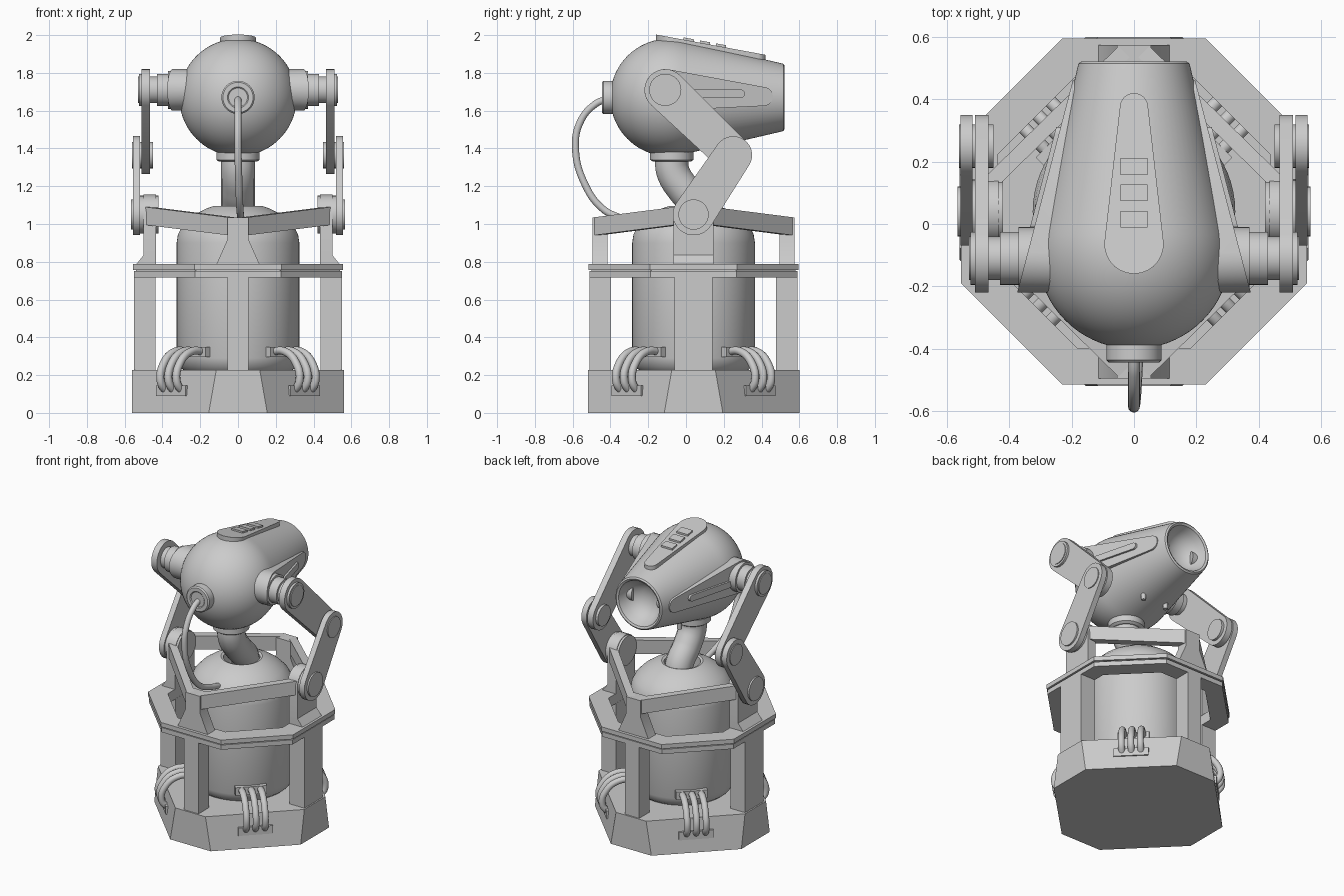
import bpy, bmesh
from math import sin, cos, pi, radians, acos, atan2, hypot
from mathutils import Matrix, Vector

if "Cube" in bpy.data.objects:
    bpy.data.objects.remove(bpy.data.objects["Cube"])

C = 0.04                                   # y of the base axis
BASE = Matrix.Translation((0, C, 0))
def spin(k): return BASE @ Matrix.Rotation(radians(k), 4, 'Z')

def finish(name, bm, M=Matrix()):
    bmesh.ops.remove_doubles(bm, verts=bm.verts, dist=1e-5)
    bm.transform(M)
    bmesh.ops.recalc_face_normals(bm, faces=bm.faces)
    me = bpy.data.meshes.new(name)
    bm.to_mesh(me)
    bm.free()
    ob = bpy.data.objects.new(name, me)
    bpy.context.collection.objects.link(ob)
    return ob

def prism(name, pts, a, b, f=lambda u, v, h: (u, v, h), M=Matrix()):
    """Extrude a 2D outline from h=a to h=b; f places (u, v, h) in space."""
    bm = bmesh.new()
    lo = [bm.verts.new(f(u, v, a)) for u, v in pts]
    hi = [bm.verts.new(f(u, v, b)) for u, v in pts]
    n = len(pts)
    bm.faces.new(lo)
    bm.faces.new(hi)
    for i in range(n):
        j = (i + 1) % n
        bm.faces.new((lo[i], lo[j], hi[j], hi[i]))
    return finish(name, bm, M)

def box(name, x0, x1, y0, y1, z0, z1, M=Matrix()):
    return prism(name, [(x0, y0), (x1, y0), (x1, y1), (x0, y1)], z0, z1, M=M)

def lathe(name, prof, seg=64, M=Matrix(), closed=False):
    """Revolve (r, z) points round z."""
    bm = bmesh.new()
    rings = [[bm.verts.new((r * cos(2*pi*i/seg), r * sin(2*pi*i/seg), z)) for i in range(seg)]
             for r, z in prof]
    if closed: rings.append(rings[0])
    for p, q in zip(rings, rings[1:]):
        for i in range(seg):
            j = (i + 1) % seg
            bm.faces.new((p[i], p[j], q[j], q[i]))
    return finish(name, bm, M)

def disc(r, z0, z1): return [(0, z0), (r, z0), (r, z1), (0, z1)]

def tube(name, pts, r, M=Matrix()):
    cu = bpy.data.curves.new(name, 'CURVE')
    cu.dimensions, cu.bevel_depth, cu.bevel_resolution = '3D', r, 5
    cu.resolution_u, cu.use_fill_caps = 10, True
    sp = cu.splines.new('BEZIER')
    sp.bezier_points.add(len(pts) - 1)
    for b, p in zip(sp.bezier_points, pts):
        b.co = M @ Vector(p)
        b.handle_left_type = b.handle_right_type = 'AUTO'
    ob = bpy.data.objects.new(name, cu)
    bpy.context.collection.objects.link(ob)

def link(c0, r0, c1, r1, n=14):
    """Outline round two circles of different size."""
    dx, dy = c1[0] - c0[0], c1[1] - c0[1]
    t, b = atan2(dy, dx), acos((r0 - r1) / hypot(dx, dy))
    out = []
    for c, r, s, e in ((c1, r1, t - b, t + b), (c0, r0, t + b, t + 2*pi - b)):
        out += [(c[0] + r*cos(s + (e - s)*i/n), c[1] + r*sin(s + (e - s)*i/n)) for i in range(n + 1)]
    return out

# Octagonal base, diagonal sides leaning in
bm = bmesh.new()
rows = []
for a, z in ((0.155, 0), (0.115, 0.228)):
    q = [(-a, -.56), (a, -.56), (.56, -a), (.56, a), (a, .56), (-a, .56), (-.56, a), (-.56, -a)]
    rows.append([bm.verts.new((x, y, z)) for x, y in q])
    bm.faces.new(rows[-1])
for i in range(8):
    j = (i + 1) % 8
    bm.faces.new((rows[0][i], rows[0][j], rows[1][j], rows[1][i]))
finish("base", bm, BASE)

# Drum with domed, open top
lathe("drum", [(0, .22), (.28, .22), (.31, .245), (.325, .29), (.325, .90), (.318, .945), (.298, .985),
               (.26, 1.025), (.21, 1.06), (.165, 1.083), (.13, 1.095), (.115, 1.09), (.112, 1.0), (0, 1.0)], M=BASE)

# Two-layer octagonal ring
k = 1 / cos(pi / 8)
for name, o, z0, z1 in (("ring_lower", .55, .718, .75), ("ring_seam", .54, .75, .757), ("ring_upper", .555, .757, .787)):
    lathe(name, [(.438*k, z0), (o*k, z0), (o*k, z1), (.438*k, z1)], 8, spin(22.5), True)

# Columns
for i, name in enumerate(("front", "right", "back", "left")):
    w = .1 if i % 2 else .055
    box(name + "_column", -w, w, -.55, -.437, .22, .72, spin(90 * i))

# Upper frame: flared front and back posts, side posts, rails
for i, name in ((0, "front"), (2, "back")):
    prism(name + "_post", [(-.115, .785), (.115, .785), (.055, .92), (.055, 1.035), (-.055, 1.035), (-.055, .92)],
          -.535, -.455, lambda u, v, h: (u, h, v), spin(180 * i / 2))
for s, side in ((1, "right"), (-1, "left")):
    arch = [(.105 + C, .785)] + [(C + .105*cos(a*pi/12), 1.05 + .105*sin(a*pi/12)) for a in range(13)] + [(C - .105, .785)]
    prism(side + "_post", arch, s*.435, s*.5, lambda u, v, h: (h, u, v))
    prism(side + "_post_foot", [(.435, .785), (.54, .785), (.50, .835), (.435, .835)], C - .105, C + .105,
          lambda u, v, h: (s*u, h, v))
    for t, end in ((-1, "front"), (1, "back")):
        # vertical plate running diagonally between posts
        prism(f"{side}_{end}_rail", [(.05, .94), (.05, 1.035), (.49, 1.09), (.49, .995)], 0, .05,
              lambda u, v, h: (s*(u - h*.7), C + t*(.53 - (u - .05)*.98 - h*.7), v))

# Pipe bundles on the diagonals
for i in range(4):
    M = spin(45 + 90 * i)
    box(f"pipe_socket_{i}", -.1, .1, -.345, -.29, .295, .35, M)
    box(f"pipe_plate_{i}", -.11, .11, -.503, -.46, .09, .145, M)
    for j in (-1, 0, 1):
        tube(f"pipe_{i}_{j + 1}", [(j*.06, -.31, .325), (j*.06, -.41, .325), (j*.06, -.49, .27),
                                   (j*.06, -.52, .17), (j*.06, -.47, .105)], .021, M)

# Neck and collars
tube("neck", [(0, -.075, 1.37), (0, -.07, 1.28), (0, -.01, 1.18), (0, .07, 1.09), (0, .09, 1.0)], .09)
lathe("neck_collar", [(0, 1.33), (.1, 1.33), (.115, 1.34), (.115, 1.38), (0, 1.42)], 48, Matrix.Translation((0, -.075, 0)))

# Head: ball running into a cone with a hollow end
HEAD = Matrix.Translation((0, 0, 1.67)) @ Matrix.Rotation(-pi/2, 4, 'X')
prof = [(.311*sin(radians(a)), -.09 - .311*cos(radians(a))) for a in range(0, 106, 5)]
prof += [(.183, .495), (.178, .515), (.168, .522), (.155, .515), (.14, .47), (.11, .42), (.06, .39), (0, .38)]
lathe("head", prof, 72, HEAD)

# Top panel and vents follow one sloping plane
slope = lambda u, v, h: (u, v, 1.992 - .185*(v + .1) + h)
prism("top_panel", link((0, -.065), .095, (0, .375), .045), -.07, 0, slope)
for i, y in enumerate((.015, .1, .185)):
    prism(f"top_vent_{i}", [(-.043, y - .027), (.043, y - .027), (.043, y + .027), (-.043, y + .027)], -.02, .012, slope)

# Front cable and its socket
lathe("cable_socket", [(0, -.44), (.05, -.44), (.056, -.445), (.08, -.445), (.088, -.437), (.088, -.37), (0, -.37)], 40, HEAD)
tube("cable", [(0, -.41, 1.665), (0, -.48, 1.635), (0, -.56, 1.54), (0, -.585, 1.4), (.005, -.535, 1.21),
               (.01, -.44, 1.08), (.015, -.34, 1.03), (.015, -.24, 1.0)], .019)

# Side fins, shoulder joints and jointed arms
for s, side in ((1, "right"), (-1, "left")):
    fin = lambda u, v, h: (s*(.372 - (u + .21)*.262 + h), u, v)
    flat = lambda u, v, h: (s*h, u, v)
    prism(side + "_fin", link((-.11, 1.71), .11, (.41, 1.675), .05), -.1, 0, fin)
    prism(side + "_fin_bar", link((.0, 1.69), .022, (.29, 1.69), .022), -.02, .014, fin)
    def pin(name, y, z, r, x0, x1):
        M = Matrix.Translation((0, y, z)) @ Matrix.Rotation(s*pi/2, 4, 'Y')
        lathe(f"{side}_{name}", disc(r, x0, x1), 32, M)
    pin("shoulder_boss", -.11, 1.71, .1, .27, .37)
    pin("shoulder_hub", -.11, 1.71, .085, .36, .43)
    pin("shoulder_axle", -.11, 1.71, .07, .42, .53)
    pin("shoulder_cap", -.11, 1.71, .085, .50, .525)
    pin("elbow_axle", .25, 1.365, .07, .45, .562)
    pin("hip_axle", C, 1.05, .08, .42, .567)
    pin("hip_spacer", C, 1.05, .1, .42, .525)
    prism(side + "_upper_arm", link((-.11, 1.71), .11, (.25, 1.365), .1), .467, .51, flat)
    prism(side + "_lower_arm", link((C, 1.05), .11, (.25, 1.365), .1), .518, .556, flat)
    # small pegs under the head
    lathe(side + "_chin_peg", disc(.015, 1.40, 1.5), 16, Matrix.Translation((s*.09, .2, 0)))

# Turn curves into meshes, smooth with sharp edges kept
bpy.ops.object.select_all(action='SELECT')
bpy.context.view_layer.objects.active = bpy.data.objects["head"]
bpy.ops.object.convert(target='MESH')
bpy.ops.object.select_all(action='SELECT')
bpy.context.view_layer.objects.active = bpy.data.objects["head"]
bpy.ops.object.shade_smooth_by_angle(angle=radians(32))
